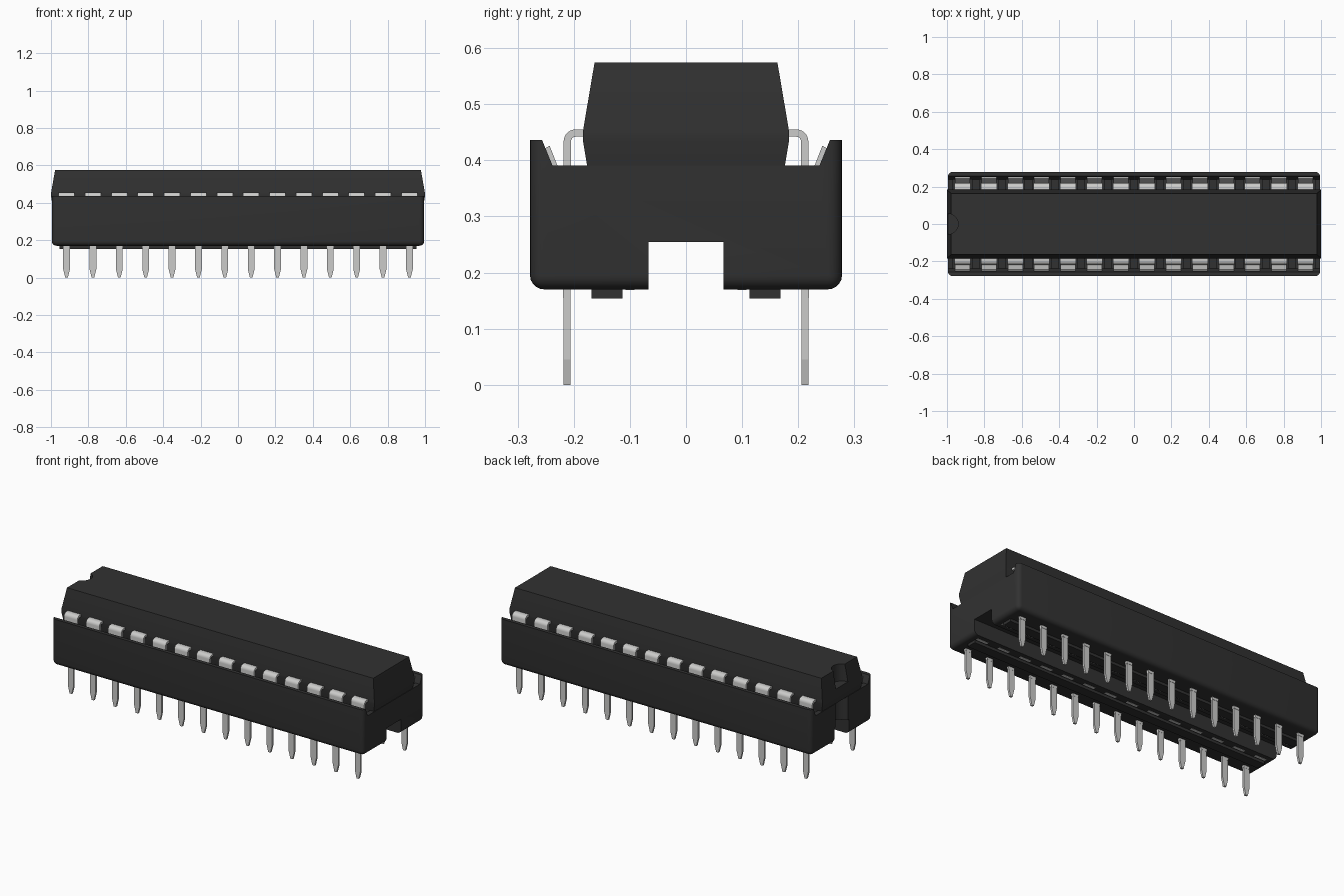
import bpy, bmesh, math

cube = bpy.data.objects.get("Cube")
if cube:
    bpy.data.objects.remove(cube, do_unlink=True)

PITCH = 0.141
PIN_X = [(i - 6.5) * PITCH for i in range(14)]


def material(name, rgb, rough):
    m = bpy.data.materials.new(name)
    m.use_nodes = True
    col = (*rgb, 1.0)
    m.diffuse_color = col
    bsdf = m.node_tree.nodes["Principled BSDF"]
    bsdf.inputs["Base Color"].default_value = col
    bsdf.inputs["Roughness"].default_value = rough
    return m


BLACK = material("black plastic", (0.031, 0.031, 0.031), 0.6)
SILVER = material("tinned metal", (0.6, 0.6, 0.59), 0.4)


def prism(bm, pts, axis, lo, hi):
    """Extrude a 2D outline along x (pts are y,z), y (x,z) or z (x,y)."""
    def place(p, t):
        a, b = p
        return {"x": (t, a, b), "y": (a, t, b), "z": (a, b, t)}[axis]
    v0 = [bm.verts.new(place(p, lo)) for p in pts]
    v1 = [bm.verts.new(place(p, hi)) for p in pts]
    faces = [bm.faces.new(v0), bm.faces.new(v1)]
    n = len(pts)
    for i in range(n):
        j = (i + 1) % n
        faces.append(bm.faces.new((v0[i], v0[j], v1[j], v1[i])))
    bmesh.ops.recalc_face_normals(bm, faces=faces)


def box(bm, x0, x1, y0, y1, z0, z1):
    y0, y1 = min(y0, y1), max(y0, y1)
    prism(bm, [(x0, y0), (x1, y0), (x1, y1), (x0, y1)], "z", z0, z1)


def finish(bm, name, mat):
    me = bpy.data.meshes.new(name)
    bm.to_mesh(me)
    bm.free()
    ob = bpy.data.objects.new(name, me)
    bpy.context.collection.objects.link(ob)
    me.materials.append(mat)
    return ob


def shade(ob, degrees=35):
    bpy.ops.object.select_all(action="DESELECT")
    ob.select_set(True)
    bpy.context.view_layer.objects.active = ob
    bpy.ops.object.shade_smooth_by_angle(angle=math.radians(degrees))


def cut(ob, bm):
    """Subtract a cutter mesh and discard the cutter."""
    cutter = finish(bm, "cutter", BLACK)
    cutter.hide_render = True
    mod = ob.modifiers.new("cut", "BOOLEAN")
    mod.operation, mod.solver, mod.object = "DIFFERENCE", "EXACT", cutter
    dg = bpy.context.evaluated_depsgraph_get()
    me = bpy.data.meshes.new_from_object(ob.evaluated_get(dg))
    ob.modifiers.clear()
    ob.data = me
    bpy.data.objects.remove(cutter, do_unlink=True)


def end_notch(ob, z0, z1):
    """Cut the half-round first-pin mark into the -x end."""
    bm = bmesh.new()
    circle = [(-0.995 + 0.055 * math.cos(t * math.tau / 32),
               0.055 * math.sin(t * math.tau / 32)) for t in range(32)]
    prism(bm, circle, "z", z0, z1)
    cut(ob, bm)


# Socket: block with rounded sides and bottom
bm = bmesh.new()
box(bm, -0.995, 0.995, -0.278, 0.278, 0.17, 0.436)
edges = [e for e in bm.edges if min(v.co.z for v in e.verts) < 0.2]
bmesh.ops.bevel(bm, geom=edges, offset=0.025, segments=5, profile=0.5, affect="EDGES")
socket = finish(bm, "socket", BLACK)

# Sloped seat between the tall side walls
bm = bmesh.new()
prism(bm, [(-0.238, 0.391), (0.238, 0.391), (0.265, 0.457), (-0.265, 0.457)], "x", -1.1, 1.1)
cut(socket, bm)
# Channel along the underside
bm = bmesh.new()
box(bm, -1.1, 1.1, -0.067, 0.067, 0.1, 0.254)
cut(socket, bm)
# Contact pockets
bm = bmesh.new()
for s in (-1, 1):
    for x in PIN_X:
        box(bm, x - 0.05, x + 0.05, s * 0.172, s * 0.237, 0.2, 0.42)
cut(socket, bm)
end_notch(socket, 0.2, 0.45)
shade(socket)

# Standoff rails under the socket
bm = bmesh.new()
for s in (-1, 1):
    box(bm, -0.955, 0.955, s * 0.113, s * 0.168, 0.154, 0.18)
finish(bm, "standoff_rails", BLACK)

# Chip body: stacked rectangular sections
bm = bmesh.new()
rings = []
for z, hx, hy in [(0.389, 0.992, 0.176), (0.437, 1.0, 0.184),
                  (0.450, 1.0, 0.184), (0.574, 0.978, 0.163)]:
    rings.append([bm.verts.new((sx * hx, sy * hy, z))
                  for sx, sy in ((-1, -1), (1, -1), (1, 1), (-1, 1))])
for a, b in zip(rings, rings[1:]):
    for i in range(4):
        j = (i + 1) % 4
        bm.faces.new((a[i], a[j], b[j], b[i]))
bm.faces.new(rings[0][::-1])
bm.faces.new(rings[-1])
bmesh.ops.recalc_face_normals(bm, faces=bm.faces)
chip = finish(bm, "chip_body", BLACK)
end_notch(chip, 0.475, 0.7)
shade(chip, 15)


def arc(cy, cz, r, steps=6):
    return [(cy + r * math.sin(i / steps * math.pi / 2),
             cz + r * math.cos(i / steps * math.pi / 2)) for i in range(steps + 1)]


# Chip leads: wide bent shoulders and narrow legs into the pockets
shoulder = ([(0.17, 0.455)] + arc(0.197, 0.434, 0.021) + [(0.218, 0.37), (0.205, 0.37)]
            + arc(0.197, 0.434, 0.008)[::-1] + [(0.17, 0.442)])
bm = bmesh.new()
for s in (-1, 1):
    for x in PIN_X:
        prism(bm, [(s * y, z) for y, z in shoulder], "x", x - 0.0425, x + 0.0425)
        box(bm, x - 0.015, x + 0.015, s * 0.206, s * 0.217, 0.21, 0.371)
shade(finish(bm, "chip_leads", SILVER))

# Flared spring contacts beside the leads
flare = [(0.243, 0.426), (0.252, 0.421), (0.232, 0.37), (0.222, 0.33),
         (0.222, 0.205), (0.219, 0.205), (0.219, 0.34), (0.225, 0.38)]
bm = bmesh.new()
for s in (-1, 1):
    for x in PIN_X:
        prism(bm, [(s * y, z) for y, z in flare], "x", x - 0.04, x + 0.04)
        # inner leaf in the pocket
        box(bm, x - 0.04, x + 0.04, s * 0.178, s * 0.184, 0.195, 0.375)
        # contact foot showing under the socket
        box(bm, x - 0.035, x + 0.035, s * 0.092, s * 0.108, 0.169, 0.175)
finish(bm, "socket_contacts", SILVER)

# Socket pins with tapered tips
outline = [(-0.018, 0.21), (-0.018, 0.045), (-0.007, 0.0),
           (0.007, 0.0), (0.018, 0.045), (0.018, 0.21)]
bm = bmesh.new()
for s in (-1, 1):
    for x in PIN_X:
        prism(bm, [(x + a, z) for a, z in outline], "y", s * 0.212 - 0.006, s * 0.212 + 0.006)
        box(bm, x - 0.019, x + 0.019, s * 0.2055, s * 0.2195, 0.155, 0.21)
finish(bm, "socket_pins", SILVER)
